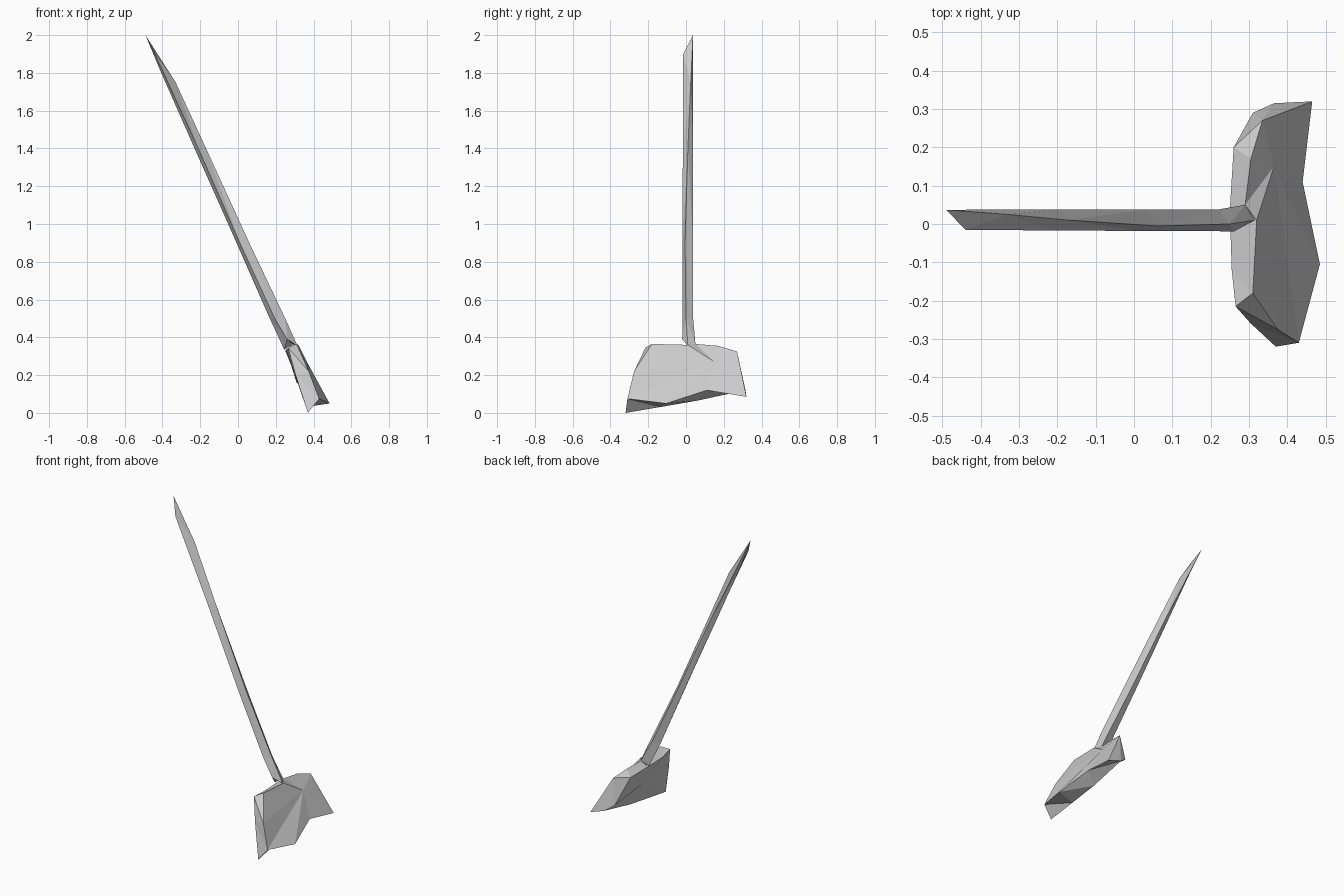
import bpy, bmesh

if "Cube" in bpy.data.objects:
    bpy.data.objects.remove(bpy.data.objects["Cube"])

grey = bpy.data.materials.new("light_grey")
grey.diffuse_color = (0.6, 0.6, 0.6, 1)
grey.use_nodes = True
grey.node_tree.nodes["Principled BSDF"].inputs["Base Color"].default_value = grey.diffuse_color


def loft(name, rings, caps):
    """Bridge rings of equal size; a cap is an apex point, or None for a plain fan."""
    bm = bmesh.new()
    loops = [[bm.verts.new(p) for p in ring] for ring in rings]
    n = len(loops[0])
    for a, b in zip(loops, loops[1:]):
        for i in range(n):
            j = (i + 1) % n
            bm.faces.new((a[i], a[j], b[j], b[i]))
    for loop, apex in zip((loops[0], loops[-1]), caps):
        if apex:
            top = bm.verts.new(apex)
            for i in range(n):
                bm.faces.new((loop[i], loop[(i + 1) % n], top))
        else:
            for i in range(1, n - 1):
                bm.faces.new((loop[0], loop[i], loop[i + 1]))
    bmesh.ops.triangulate(bm, faces=[f for f in bm.faces if len(f.verts) > 3])
    bmesh.ops.recalc_face_normals(bm, faces=bm.faces)
    mesh = bpy.data.meshes.new(name)
    bm.to_mesh(mesh)
    bm.free()
    mesh.materials.append(grey)
    obj = bpy.data.objects.new(name, mesh)
    bpy.context.collection.objects.link(obj)
    return obj


# Broom head: bristle edge first, then around the shoulders
front_rim = [(.465, .32, .085), (.44, .11, .12), (.485, -.105, .05), (.43, -.31, .075),
             (.375, -.275, .22), (.31, -.18, .365), (.32, .01, .36), (.29, .05, .365),
             (.305, .17, .355), (.335, .27, .325)]
back_rim = [(.365, .315, .12), (.36, .06, .065), (.365, -.13, .032), (.37, -.32, 0),
            (.305, -.26, .2), (.265, -.215, .345), (.255, -.12, .33), (.25, .035, .33),
            (.26, .2, .32), (.31, .29, .16)]
loft("broom_head", [front_rim, back_rim], [(.365, .15, .27), (.302, .0, .2)])

# Leaning handle: four-sided, slightly uneven, cut to a slanted point
# each section lists its front, right, back and left corner
handle_sections = [
    [(.26, -.02, .39), (.315, .01, .355), (.29, .05, .365), (.245, .03, .335)],
    [(.195, -.018, .5), (.25, 0, .5), (.22, .038, .5), (.168, .02, .5)],
    [(.01, -.018, .9), (.06, -.005, .9), (.03, .038, .9), (-.008, .025, .9)],
    [(-.21, -.017, 1.4), (-.169, .01, 1.4), (-.2, .038, 1.4), (-.23, .02, 1.4)],
    [(-.44, -.015, 1.9), (-.33, .025, 1.75), (-.49, .037, 2.0), (-.415, .02, 1.82)],
]
# start the end fan at the front corner so it folds along the tip
loft("handle", handle_sections, [None, None])
